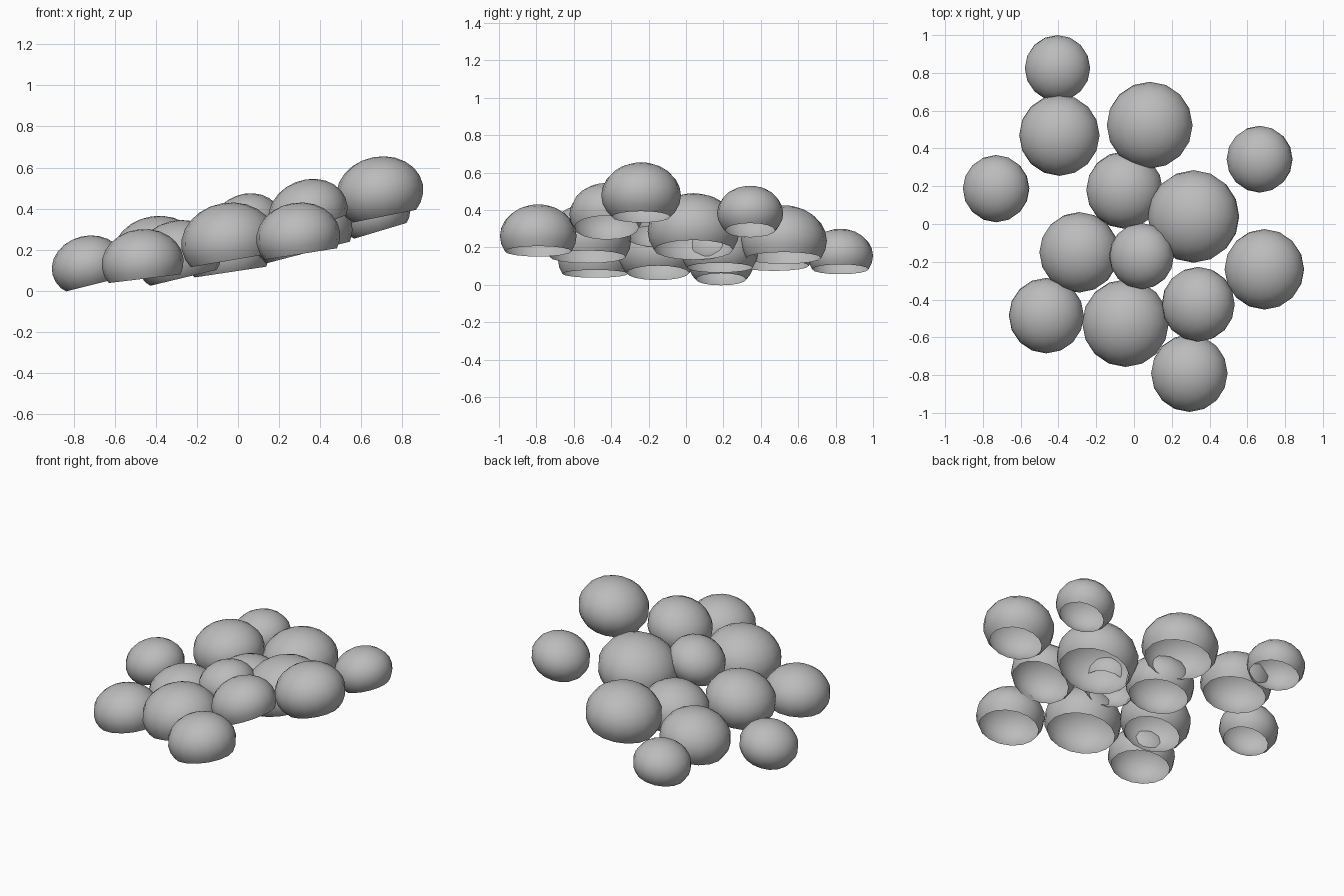
import bpy
import bmesh
from math import sqrt
from mathutils import Matrix, Vector

cube = bpy.data.objects.get("Cube")
if cube:
    bpy.data.objects.remove(cube, do_unlink=True)

grey = bpy.data.materials.new("plain_grey")
grey.use_nodes = True
colour = (0.5, 0.5, 0.5, 1)
grey.diffuse_color = colour
grey.node_tree.nodes["Principled BSDF"].inputs["Base Color"].default_value = colour

SQUASH = 0.82  # height of a clump relative to its width


def clump(name, x, y, top, radius, rim, slope):
    """Squashed ball, open underneath, leaning so its rim rises towards +x."""
    bm = bmesh.new()
    bmesh.ops.create_uvsphere(bm, u_segments=16, v_segments=12, radius=1)
    bmesh.ops.bisect_plane(bm, geom=bm.verts[:] + bm.edges[:] + bm.faces[:],
                           plane_co=(0, 0, -sqrt(1 - rim * rim)),
                           plane_no=(0, 0, 1), clear_inner=True)
    tilt = Vector((0, 0, 1)).rotation_difference(Vector((-slope, 0, 1))).to_matrix().to_4x4()
    bm.transform(tilt @ Matrix.Diagonal((radius, radius, radius * SQUASH, 1)))
    rise = max(v.co.z for v in bm.verts)
    bm.transform(Matrix.Translation((x, y, top - rise)))
    for face in bm.faces:
        face.smooth = True
    mesh = bpy.data.meshes.new(name)
    bm.to_mesh(mesh)
    bm.free()
    mesh.materials.append(grey)
    bpy.context.collection.objects.link(bpy.data.objects.new(name, mesh))


# Clumps from back to front: x, y, top height, radius, rim ratio, slope
clumps = [
    (-.405, .825, .30, .175, .86, .18),
    (-.395, .47, .365, .215, .87, .15),
    (.083, .523, .425, .23, .87, .16),
    (.665, .343, .53, .177, .76, .30),
    (-.73, .187, .27, .178, .76, .25),
    (-.05, .18, .345, .205, .86, .15),
    (.315, .04, .49, .245, .86, .26),
    (-.29, -.15, .345, .213, .79, .24),
    (.04, -.17, .475, .175, .86, .40),
    (.69, -.24, .655, .213, .74, .20),
    (-.464, -.485, .30, .20, .88, .12),
    (-.045, -.525, .43, .232, .88, .17),
    (.34, -.425, .545, .198, .88, .40),
    (.293, -.79, .43, .205, .87, .16),
]
for number, values in enumerate(clumps, 1):
    clump(f"foliage_clump_{number}", *values)
